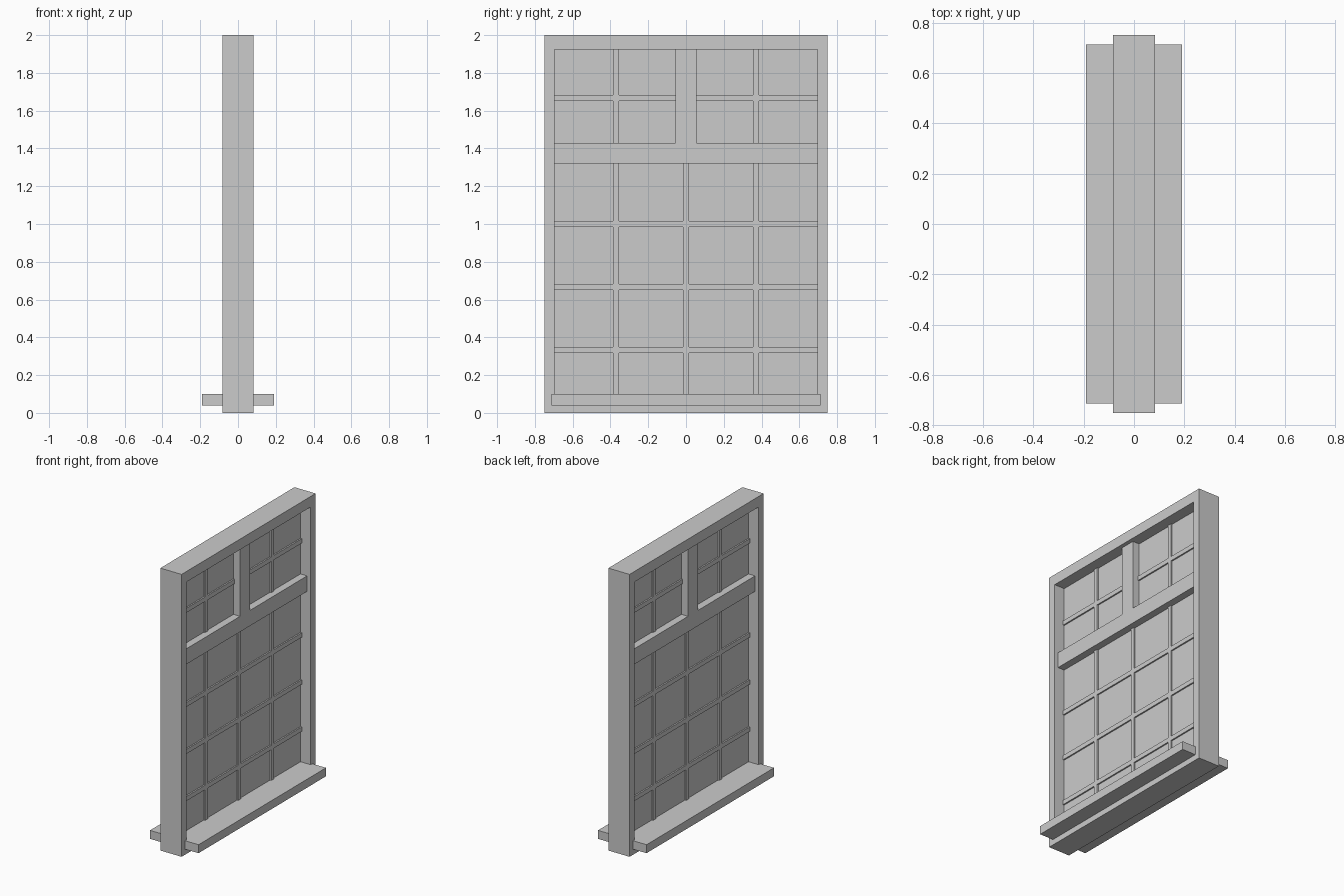
import bpy
import bmesh

if "Cube" in bpy.data.objects:
    bpy.data.objects.remove(bpy.data.objects["Cube"])


def box(name, x, y, z):
    """Box spanning the (min, max) ranges on each axis."""
    bm = bmesh.new()
    bmesh.ops.create_cube(bm, size=1.0)
    for v in bm.verts:
        v.co = [r[0] if c < 0 else r[1] for c, r in zip(v.co, (x, y, z))]
    mesh = bpy.data.meshes.new(name)
    bm.to_mesh(mesh)
    bm.free()
    obj = bpy.data.objects.new(name, mesh)
    bpy.context.collection.objects.link(obj)
    return obj


W, H, D = 0.75, 2.0, 0.083        # frame half width, height, half depth
IN_Y, Z0, Z1 = 0.695, 0.075, 1.925  # clear opening
BAR = 0.055                       # half size of transom and mullion
M, MX = 0.016, 0.013              # half width and half depth of glazing bars

# Outer frame: four flush members
for side, label in ((-1, "left"), (1, "right")):
    ys = sorted((side * IN_Y, side * W))
    box(f"frame_jamb_{label}", (-D, D), ys, (0, H))
box("frame_head", (-D, D), (-IN_Y, IN_Y), (Z1, H))
box("frame_base", (-D, D), (-IN_Y, IN_Y), (0, Z0))

# Sill projecting from both faces
box("sill", (-0.19, 0.19), (-0.713, 0.713), (0.04, 0.10))

# Transom across and mullion above it
box("transom", (-BAR, BAR), (-IN_Y, IN_Y), (1.32, 1.43))
box("mullion", (-BAR, BAR), (-BAR, BAR), (1.43, Z1))

# Glass sheet
box("glass", (-0.003, 0.003), (-IN_Y, IN_Y), (Z0, Z1))

# Thin glazing bars on a regular grid
for i in (-1, 0, 1):
    y = i * 0.37
    top = 1.32 if i == 0 else Z1
    box("vertical_glazing_bar", (-MX, MX), (y - M, y + M), (Z0, top))
for i in (1, 2, 3, 5):
    z = i * H / 6
    box("horizontal_glazing_bar", (-MX, MX), (-IN_Y, IN_Y), (z - M, z + M))
